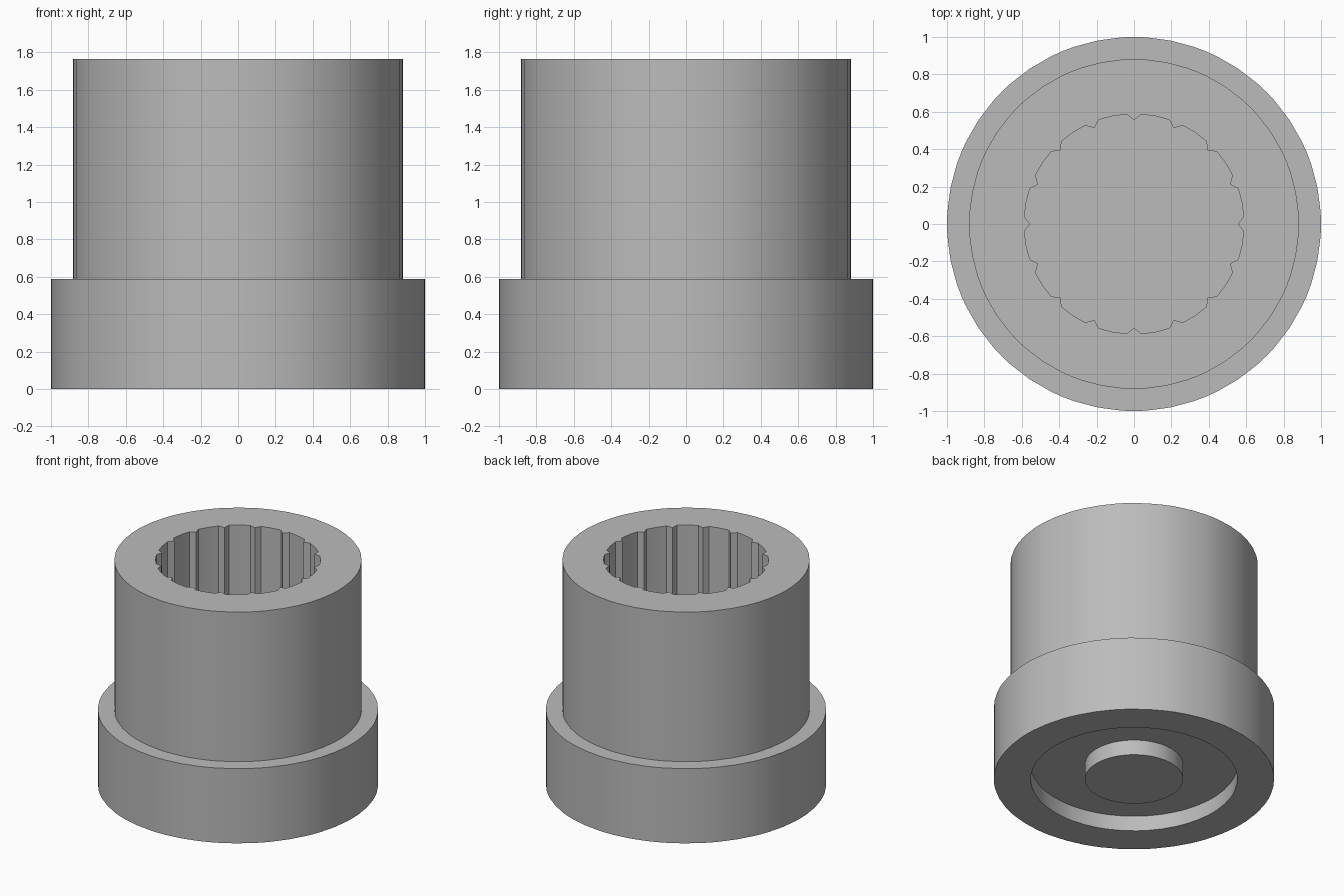
import bpy
import bmesh
import math

if "Cube" in bpy.data.objects:
    bpy.data.objects.remove(bpy.data.objects["Cube"])

TEETH = 16
STEP = 2 * math.pi / TEETH
HALF = math.radians(3.75)       # half width of one tooth
BORE_R, TIP_R = 0.588, 0.555

grey = bpy.data.materials.new("plain grey")
grey.diffuse_color = (0.5, 0.5, 0.5, 1)
grey.use_nodes = True
grey.node_tree.nodes["Principled BSDF"].inputs["Base Color"].default_value = grey.diffuse_color

# Four points per tooth: flank, tip, flank, middle of the gap
angles, is_tip = [], []
for i in range(TEETH):
    for offset, tip in ((-HALF, False), (0, True), (HALF, False), (STEP / 2, False)):
        angles.append(i * STEP + offset)
        is_tip.append(tip)

bm = bmesh.new()


def ring(radius, z, toothed=False):
    """A closed ring of vertices, with inward teeth if asked for."""
    verts = []
    for a, tip in zip(angles, is_tip):
        r = TIP_R if toothed and tip else radius
        verts.append(bm.verts.new((r * math.cos(a), r * math.sin(a), z)))
    return verts


# Boss under the base, ring recess, wide collar, upper sleeve, splined bore
rings = [
    ring(0.35, 0), ring(0.35, 0.12), ring(0.737, 0.12), ring(0.737, 0),
    ring(1.0, 0), ring(1.0, 0.588), ring(0.882, 0.588), ring(0.882, 1.765),
    ring(BORE_R, 1.765, True), ring(BORE_R, 0.588, True),
]
n = len(angles)
for low, high in zip(rings, rings[1:]):
    for i in range(n):
        j = (i + 1) % n
        bm.faces.new((low[i], low[j], high[j], high[i]))

# Boss underside and bore floor
bm.faces.new(rings[0])
bm.faces.new(rings[-1])
bmesh.ops.recalc_face_normals(bm, faces=bm.faces)

mesh = bpy.data.meshes.new("splined_bushing")
bm.to_mesh(mesh)
bm.free()
mesh.materials.append(grey)
bushing = bpy.data.objects.new("splined_bushing", mesh)
bpy.context.collection.objects.link(bushing)

# Smooth round walls, crisp rims and teeth
bpy.context.view_layer.objects.active = bushing
bushing.select_set(True)
bpy.ops.object.shade_smooth_by_angle(angle=math.radians(25))
